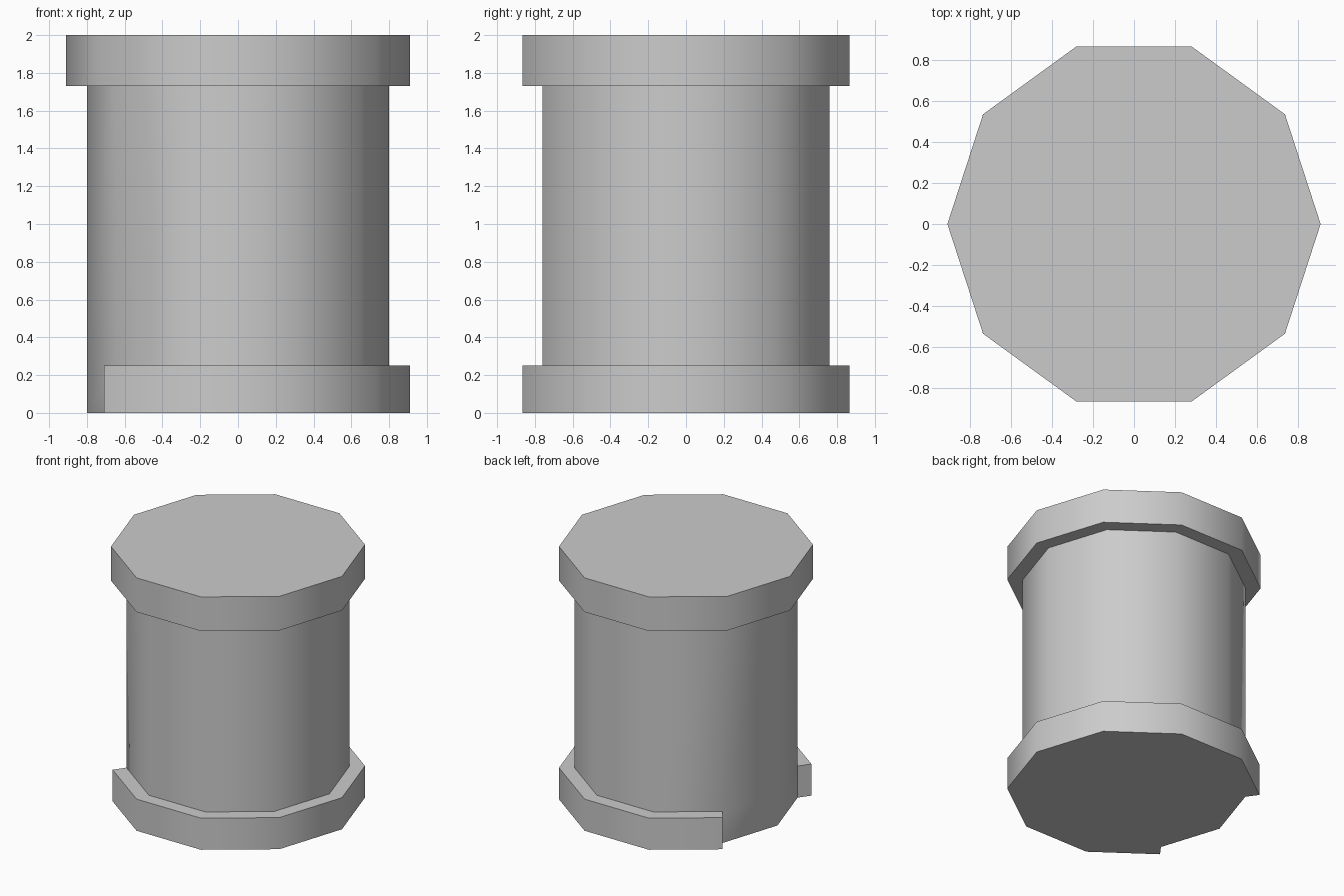
import bpy, bmesh
from math import cos, sin, radians, tau
from mathutils import Vector

if "Cube" in bpy.data.objects:
    bpy.data.objects.remove(bpy.data.objects["Cube"])

SIDES, RADIUS, FLANGE = 10, 0.80, 0.105
LEVELS = [0.0, 0.25, 1.73, 2.0]

bm = bmesh.new()

# Ten-sided column with loops at the flange heights
loops = [[bm.verts.new((RADIUS * cos(tau * i / SIDES), RADIUS * sin(tau * i / SIDES), z))
          for i in range(SIDES)] for z in LEVELS]
bands = []
for low, high in zip(loops, loops[1:]):
    bands.append([bm.faces.new((low[i], low[(i + 1) % SIDES], high[(i + 1) % SIDES], high[i]))
                  for i in range(SIDES)])
bm.faces.new(loops[-1])
bm.faces.new(loops[0][::-1])
bm.normal_update()


def push_out(faces, distance):
    """Extrude faces outward with even thickness and square open ends."""
    geom = bmesh.ops.extrude_face_region(bm, geom=faces)["geom"]
    new_faces = {g for g in geom if isinstance(g, bmesh.types.BMFace)}
    for f in new_faces:
        f.normal_update()
    moves = []
    for v in (g for g in geom if isinstance(g, bmesh.types.BMVert)):
        normals = [f.normal.copy() for f in v.link_faces if f in new_faces]
        direction = sum(normals, Vector()).normalized()
        moves.append((v, direction * distance / direction.dot(normals[0])))
    for v, move in moves:
        v.co += move
    leftover = [f for f in faces if f.is_valid]
    if leftover:
        bmesh.ops.delete(bm, geom=leftover, context='FACES_ONLY')


# Full top flange, and bottom flange with a two-face gap on the -x side
push_out(bands[2], FLANGE)
push_out([f for i, f in enumerate(bands[0]) if i not in (4, 5)], FLANGE)
bmesh.ops.recalc_face_normals(bm, faces=bm.faces[:])

mesh = bpy.data.meshes.new("flanged_column")
bm.to_mesh(mesh)
bm.free()
column = bpy.data.objects.new("flanged_column", mesh)
bpy.context.collection.objects.link(column)

# Smooth around the barrel, sharp at the flange edges
bpy.context.view_layer.objects.active = column
column.select_set(True)
bpy.ops.object.shade_smooth_by_angle(angle=radians(45))
